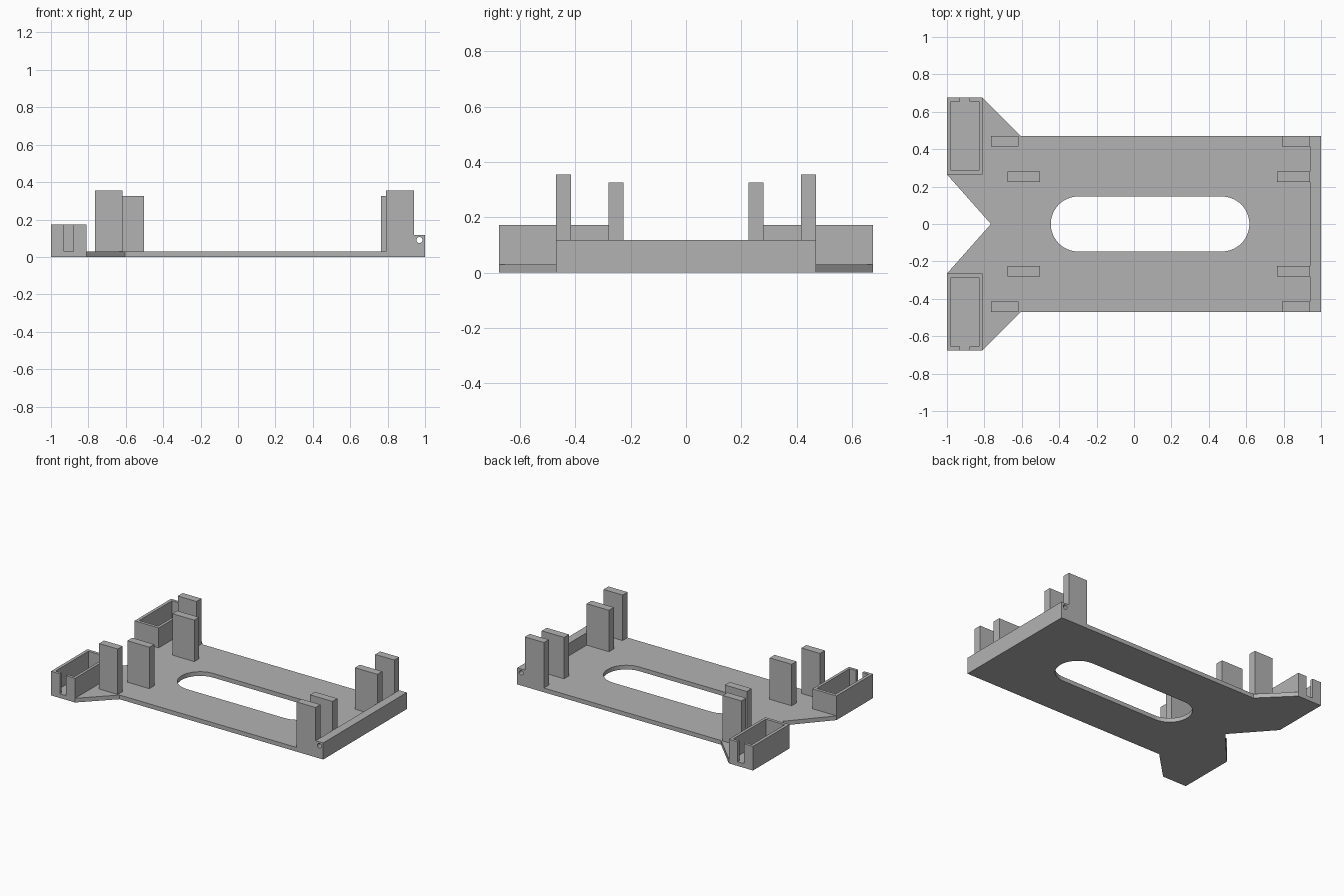
import bpy, bmesh, math
from mathutils import Matrix, Vector

cube = bpy.data.objects.get("Cube")
if cube:
    bpy.data.objects.remove(cube, do_unlink=True)

GREY = (0.45, 0.45, 0.45, 1.0)
grey = bpy.data.materials.new("plain grey")
grey.diffuse_color = GREY
grey.use_nodes = True
grey.node_tree.nodes["Principled BSDF"].inputs["Base Color"].default_value = GREY

THICK = 0.03      # base plate thickness
HALF = 0.47       # half width of the main plate


def prism(name, loops, low, high, along_y=False, mirror=False):
    """Extrude closed outlines (the first outer, the others holes) from low to high."""
    bm = bmesh.new()
    edges = []
    for loop in loops:
        verts = [bm.verts.new((a, b, low)) for a, b in loop]
        edges += [bm.edges.new((v, verts[i - 1])) for i, v in enumerate(verts)]
    bmesh.ops.triangle_fill(bm, edges=edges, use_beauty=True, normal=Vector((0, 0, 1)))
    bottom = bm.faces[:]
    top = bmesh.ops.extrude_face_region(bm, geom=bottom, use_keep_orig=True)["geom"]
    moved = [g for g in top if isinstance(g, bmesh.types.BMVert)]
    bmesh.ops.translate(bm, verts=moved, vec=(0, 0, high - low))
    if along_y:
        bm.transform(Matrix.Rotation(math.pi / 2, 4, "X"))
    bmesh.ops.recalc_face_normals(bm, faces=bm.faces[:])
    mesh = bpy.data.meshes.new(name)
    bm.to_mesh(mesh)
    bm.free()
    mesh.materials.append(grey)
    obj = bpy.data.objects.new(name, mesh)
    bpy.context.collection.objects.link(obj)
    if mirror:
        mod = obj.modifiers.new("mirror", "MIRROR")
        mod.use_axis = (False, True, False)
        mod.use_mirror_merge = False
    return obj


def rect(x0, x1, y0, y1):
    return [(x0, y0), (x1, y0), (x1, y1), (x0, y1)]


def arc(cx, cy, r, start, end, steps):
    angles = [math.radians(start + (end - start) * i / steps) for i in range(steps + 1)]
    return [(cx + r * math.cos(a), cy + r * math.sin(a)) for a in angles]


# Base plate with flared corners, a notched end and a long rounded opening
side = [(0.94, HALF), (-0.605, HALF), (-0.81, 0.675), (-1, 0.675), (-1, 0.265)]
outline = side + [(-0.765, 0)] + [(x, -y) for x, y in reversed(side)]
opening = arc(0.47, 0, 0.147, -90, 90, 24) + arc(-0.298, 0, 0.147, 90, 270, 24)
prism("base_plate", [outline, opening], 0, THICK)

# End wall, drilled lengthwise
pin_hole = arc(0.97, 0.09, 0.016, 0, 360, 24)[:-1]
prism("end_wall", [rect(0.94, 1, 0, 0.118), pin_hole], -HALF, HALF, along_y=True)

# Open trays on the flared corners, slotted through the outer wall
tray = [(-0.93, 0.675), (-1, 0.675), (-1, 0.265), (-0.81, 0.265), (-0.81, 0.675),
        (-0.88, 0.675), (-0.88, 0.655), (-0.83, 0.655), (-0.83, 0.287),
        (-0.978, 0.287), (-0.978, 0.655), (-0.93, 0.655)]
prism("tray_walls", [tray], THICK, 0.172, mirror=True)

# Upright posts
for name, x0, x1, y0, y1, top in (
    ("outer_post_tray_end", -0.765, -0.618, 0.415, HALF, 0.354),
    ("inner_post_tray_end", -0.675, -0.502, 0.225, 0.28, 0.325),
    ("outer_post_wall_end", 0.79, 0.94, 0.415, HALF, 0.354),
    ("inner_post_wall_end", 0.764, 0.94, 0.225, 0.28, 0.325),
):
    prism(name, [rect(x0, x1, y0, y1)], THICK, top, mirror=True)
